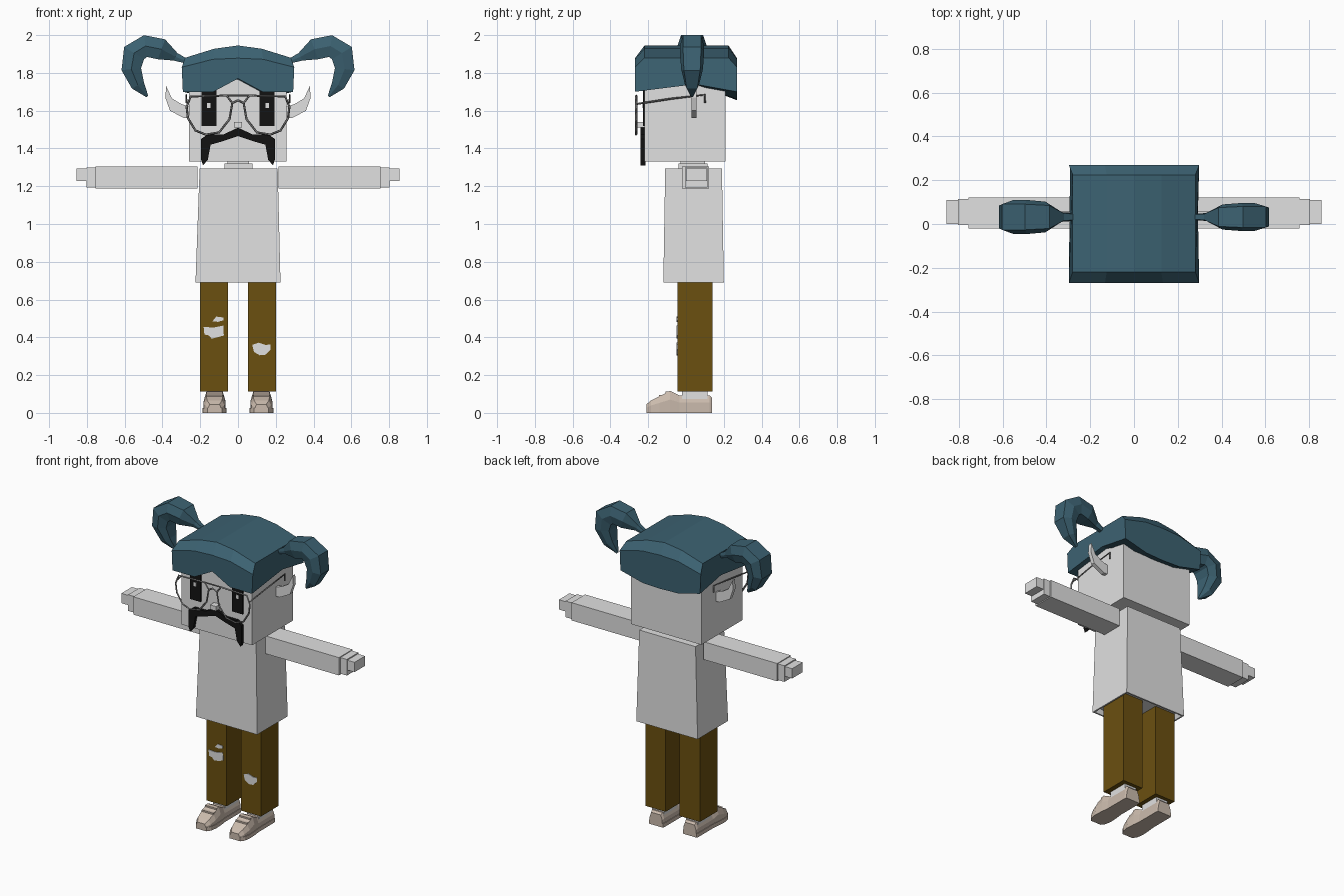
import bpy, bmesh
from mathutils import Vector

cube = bpy.data.objects.get("Cube")
if cube:
    bpy.data.objects.remove(cube, do_unlink=True)


def material(name, r, g, b):
    m = bpy.data.materials.new(name)
    m.use_nodes = True
    m.diffuse_color = (r, g, b, 1)
    m.node_tree.nodes["Principled BSDF"].inputs["Base Color"].default_value = (r, g, b, 1)
    return m


WHITE = material("pale_grey", .75, .75, .75)
HAIR = material("teal_hair", .045, .122, .168)
PANTS = material("mustard_brown", .147, .08, .005)
SHOE = material("beige", .6, .5, .42)
BLACK = material("black", .006, .006, .006)
FRAME = material("frame_grey", .2, .2, .2)


def finish(name, bm, mat):
    bmesh.ops.recalc_face_normals(bm, faces=bm.faces)
    me = bpy.data.meshes.new(name)
    bm.to_mesh(me)
    bm.free()
    me.materials.append(mat)
    ob = bpy.data.objects.new(name, me)
    bpy.context.scene.collection.objects.link(ob)
    return ob


def loft(name, rings, mat):
    """Skin equal-length rings of points and cap both ends."""
    bm = bmesh.new()
    rows = [[bm.verts.new(p) for p in ring] for ring in rings]
    n = len(rows[0])
    for a, b in zip(rows, rows[1:]):
        for i in range(n):
            j = (i + 1) % n
            bm.faces.new((a[i], a[j], b[j], b[i]))
    bm.faces.new(rows[0])
    bm.faces.new(rows[-1])
    return finish(name, bm, mat)


def rect(x0, x1, y0, y1, z):
    return [(x0, y0, z), (x1, y0, z), (x1, y1, z), (x0, y1, z)]


def box(name, x, y, z, mat):
    return loft(name, [rect(*x, *y, z[0]), rect(*x, *y, z[1])], mat)


def plate(name, outline, y0, y1, mat):
    """Extrude an x-z outline along y."""
    return loft(name, [[(x, y, z) for x, z in outline] for y in (y0, y1)], mat)


def tube(name, points, radius, mat, cyclic=False):
    cu = bpy.data.curves.new(name, "CURVE")
    cu.dimensions = "3D"
    cu.bevel_depth = radius
    cu.bevel_resolution = 0
    cu.use_fill_caps = True
    sp = cu.splines.new("POLY")
    sp.points.add(len(points) - 1)
    for p, co in zip(sp.points, points):
        p.co = (*co, 1)
    sp.use_cyclic_u = cyclic
    cu.materials.append(mat)
    ob = bpy.data.objects.new(name, cu)
    bpy.context.scene.collection.objects.link(ob)
    bpy.ops.object.select_all(action="DESELECT")
    ob.select_set(True)
    bpy.context.view_layer.objects.active = ob
    bpy.ops.object.convert(target="MESH")


# Head, neck and nose
box("head", (-.26, .257), (-.22, .21), (1.33, 1.85), WHITE)
box("neck", (-.055, .058), (-.03, .1), (1.28, 1.34), WHITE)
box("collar", (-.072, .077), (-.04, .115), (1.28, 1.32), WHITE)
box("nose", (-.022, .022), (-.262, -.21), (1.51, 1.54), WHITE)

# Shirt with a slightly recessed hem
loft("shirt", [rect(-.2, .2, -.1, .18, .72), rect(-.215, .215, -.11, .19, .69),
               rect(-.225, .225, -.12, .2, .69), rect(-.203, .21, -.11, .19, 1.295)], WHITE)

# Hair cap: arched cross-section swept from side to side
sweep = [(-.292, 1.7, 1.83, 1.88, 1.7), (-.13, 1.7, 1.872, 1.928, 1.66),
         (0, 1.77, 1.878, 1.945, 1.655), (.13, 1.7, 1.872, 1.928, 1.66),
         (.292, 1.7, 1.83, 1.88, 1.7)]
loft("hair_cap", [[(x, -.27, low), (x * 1.02, -.27, band), (x * .96, -.22, top),
                   (x * .96, .225, top), (x * 1.02, .27, band), (x, .27, back),
                   (x, .05, 1.74)] for x, low, band, top, back in sweep], HAIR)

# Pigtails: path of x, z, thickness, depth
TAIL = [(.28, 1.865, .014, .018), (.33, 1.885, .022, .022), (.405, 1.925, .056, .07),
        (.49, 1.942, .058, .078), (.55, 1.905, .062, .078), (.565, 1.82, .052, .07),
        (.53, 1.735, .036, .045), (.48, 1.675, .006, .008)]
for side, s, fat in (("left", 1, .82), ("right", -1, 1)):
    rings = []
    for i, (x, z, t, d) in enumerate(TAIL):
        a, b = TAIL[max(i - 1, 0)], TAIL[min(i + 1, len(TAIL) - 1)]
        along = Vector((b[0] - a[0], b[1] - a[1])).normalized()
        nx, nz = -along.y * t, along.x * t
        rings.append([(s * (x + nx * k), .032 + d * fat * w, z + nz * k) for w, k in
                      ((-.75, 1), (.75, 1), (1, 0), (.75, -1), (-.75, -1), (-1, 0))])
    loft(side + "_pigtail", rings, HAIR)

# Face details, ears and glasses on both sides
EAR = [(.25, 1.56), (.285, 1.56), (.36, 1.6), (.385, 1.67), (.38, 1.73),
       (.35, 1.665), (.3, 1.635), (.25, 1.62)]
LENS = [(.03, 1.64), (.06, 1.68), (.25, 1.675), (.272, 1.62), (.265, 1.56),
        (.225, 1.495), (.17, 1.473), (.1, 1.485), (.045, 1.555)]
for side, s in (("left", 1), ("right", -1)):
    plate(side + "_ear", [(s * x, z) for x, z in EAR], .03, .056, WHITE)
    box(side + "_eye", sorted((s * .115, s * .193)), (-.227, -.219), (1.52, 1.71), BLACK)
    glint = .155 * s
    box(side + "_eye_glint", (glint - .009, glint + .009), (-.23, -.224), (1.615, 1.64), WHITE)
    tube(side + "_lens_rim", [(s * x, -.264, z) for x, z in LENS], .006, FRAME, True)
    tube(side + "_temple", [(s * .268, -.264, 1.635), (s * .274, -.08, 1.663),
                            (s * .274, .1, 1.684), (s * .274, .1, 1.64)], .005, FRAME)
tube("glasses_bridge", [(-.03, -.264, 1.64), (0, -.264, 1.655), (.03, -.264, 1.64)], .006, FRAME)
tube("glasses_top_bar", [(-.08, -.264, 1.68), (.08, -.264, 1.68)], .005, FRAME)

# Moustache: half outline mirrored
UPPER = [(.075, 1.475), (.16, 1.475), (.195, 1.45), (.195, 1.34), (.185, 1.31),
         (.16, 1.34), (.145, 1.42), (.075, 1.44)]
plate("moustache", [(0, 1.51)] + UPPER + [(0, 1.465)] + [(-x, z) for x, z in reversed(UPPER)],
      -.24, -.215, BLACK)

# Shoe sections along the foot: y, half width, height
FOOT = [(-.21, .034, .045), (-.185, .052, .066), (-.14, .059, .088), (-.085, .056, .117),
        (-.05, .052, .1), (-.035, .05, .092), (.125, .05, .092), (.138, .046, .08)]

# Arms, legs and feet
for side, s in (("left", 1), ("right", -1)):
    def span(a, b):
        return sorted((s * a, s * b))
    box(side + "_arm", span(.215, .755), (-.02, .122), (1.187, 1.305), WHITE)
    box(side + "_palm", span(.75, .803), (-.005, .115), (1.193, 1.3), WHITE)
    box(side + "_fingers", span(.8, .856), (0, .11), (1.228, 1.293), WHITE)
    box(side + "_trouser_leg", span(.052, .2), (-.045, .14), (.112, .73), PANTS)
    c = .124 * s
    box(side + "_ankle", (c - .044, c + .044), (-.02, .115), (.07, .12), WHITE)
    loft(side + "_shoe", [[(c - w, y, .012), (c + w, y, .012), (c + w, y, h * .6),
                           (c + w * .75, y, h), (c - w * .75, y, h), (c - w, y, h * .6)]
                          for y, w, h in FOOT], SHOE)
    loft(side + "_sole", [[(c - w - .004, y, 0), (c + w + .004, y, 0),
                           (c + w + .004, y, .026), (c - w - .004, y, .026)]
                          for y, w, h in FOOT], SHOE)
    # Laces across the instep
    for y, h in ((-.135, .09), (-.1, .108)):
        box(side + "_lace", (c - .042, c + .042), (y - .009, y + .009), (h - .02, h + .006), SHOE)

# Torn knee patches
RIPS = {
    "right_knee_rip": [(-.182, .455), (-.13, .452), (-.078, .462), (-.075, .41), (-.11, .4),
                       (-.14, .393), (-.155, .41), (-.178, .415)],
    "right_upper_rip": [(-.135, .485), (-.115, .51), (-.078, .505), (-.078, .49), (-.105, .482)],
    "left_knee_rip": [(.075, .36), (.11, .372), (.145, .36), (.172, .362), (.172, .335),
                      (.145, .308), (.115, .305), (.085, .322)],
}
for name, outline in RIPS.items():
    plate(name, outline, -.049, -.042, WHITE)
